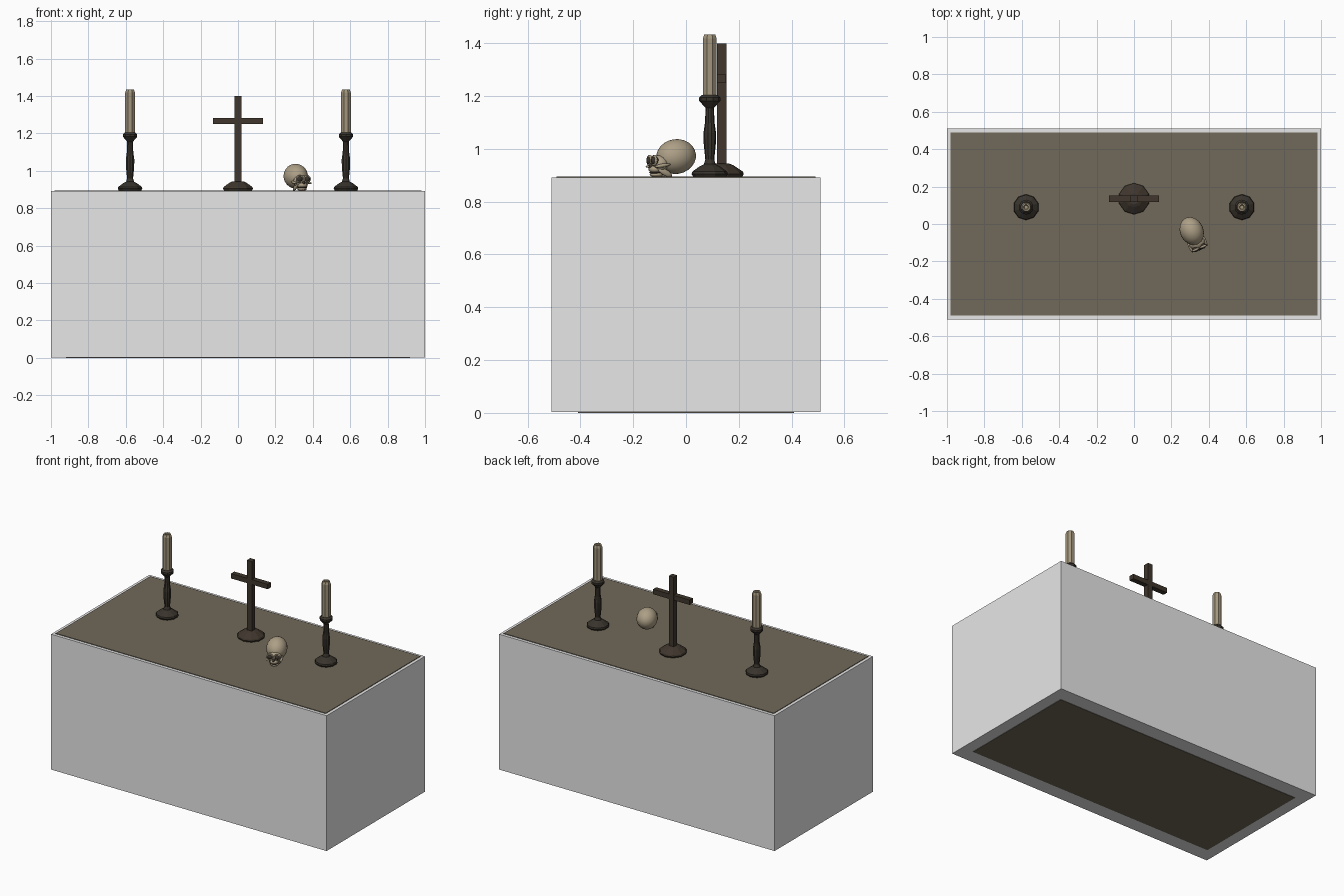
import bpy, bmesh, math
from mathutils import Matrix, Vector

cube = bpy.data.objects.get("Cube")
if cube:
    bpy.data.objects.remove(cube, do_unlink=True)


def material(name, rgb):
    m = bpy.data.materials.new(name)
    m.use_nodes = True
    m.diffuse_color = (*rgb, 1)
    m.node_tree.nodes["Principled BSDF"].inputs["Base Color"].default_value = (*rgb, 1)
    return m


CLOTH = material("pale grey cloth", (0.8, 0.8, 0.8))
TABLE = material("olive brown table", (0.165, 0.14, 0.10))
WOOD = material("dark wood", (0.05, 0.037, 0.026))
IRON = material("dark metal", (0.04, 0.033, 0.025))
WAX = material("candle wax", (0.36, 0.30, 0.20))
BONE = material("old bone", (0.42, 0.35, 0.24))
SOCKET = material("socket dark", (0.045, 0.035, 0.028))


def finish(name, bm, mat, smooth=False):
    bmesh.ops.recalc_face_normals(bm, faces=bm.faces)
    me = bpy.data.meshes.new(name)
    bm.to_mesh(me)
    bm.free()
    me.materials.append(mat)
    for p in me.polygons:
        p.use_smooth = smooth
    ob = bpy.data.objects.new(name, me)
    bpy.context.collection.objects.link(ob)
    return ob


def box(name, center, size, mat):
    bm = bmesh.new()
    bmesh.ops.create_cube(bm, size=1, matrix=Matrix.Translation(center) @ Matrix.Diagonal((*size, 1)))
    return finish(name, bm, mat)


def turned(name, profile, center, sides, mat):
    """Closed lathe from (radius, height) pairs."""
    bm = bmesh.new()
    rings = []
    for r, z in profile:
        rings.append([bm.verts.new((center[0] + r * math.cos(math.tau * (i + .5) / sides),
                                    center[1] + r * math.sin(math.tau * (i + .5) / sides), z))
                      for i in range(sides)])
    for a, b in zip(rings, rings[1:]):
        for i in range(sides):
            j = (i + 1) % sides
            bm.faces.new((a[i], a[j], b[j], b[i]))
    bm.faces.new(rings[0])
    bm.faces.new(rings[-1])
    return finish(name, bm, mat)


# Draped block, table top and underside
TOP = 0.893
box("cloth_block", (0, 0, 0.447), (2, 1.02, 0.888), CLOTH)
box("table_top", (0, 0, 0.889), (1.96, 0.98, 0.012), TABLE)
box("table_underside", (0, 0, 0.004), (1.84, 0.82, 0.008), TABLE)

# Candlesticks
for side, x in (("right", -0.577), ("left", 0.577)):
    at = (x, 0.09)
    turned(side + "_candlestick",
           [(.062, TOP), (.069, .905), (.066, .914), (.038, .934), (.022, .942), (.017, .96),
            (.023, 1.02), (.024, 1.06), (.018, 1.10), (.016, 1.155), (.040, 1.182),
            (.040, 1.195), (.030, 1.205)], at, 10, IRON)
    turned(side + "_candle",
           [(.028, 1.2), (.028, 1.418), (.022, 1.434), (.014, 1.434), (.010, 1.428)], at, 8, WAX)

# Standing cross
turned("cross_base", [(.078, TOP), (.084, .905), (.080, .914), (.045, .938), (.030, .944)],
       (0, .135), 10, WOOD)
box("cross_post", (0, .135, 1.16), (.036, .036, .48), WOOD)
box("cross_bar", (0, .135, 1.265), (.266, .034, .032), WOOD)

# Skull, built facing forward and then turned in place
TURN = Matrix.Translation((.312, -.045, TOP)) @ Matrix.Rotation(math.radians(24), 4, 'Z')


def ball(name, center, radii, mat, tilt=0, u=12, v=8):
    bm = bmesh.new()
    bmesh.ops.create_uvsphere(bm, u_segments=u, v_segments=v, radius=1)
    bm.transform(TURN @ Matrix.Translation(center) @ Matrix.Rotation(tilt, 4, 'X')
                 @ Matrix.Diagonal((*radii, 1)))
    return finish(name, bm, mat, True)


def ring(name, center, radius, thick, mat):
    bm = bmesh.new()
    loops = []
    for i in range(10):
        a = math.tau * i / 10
        out = Vector((math.cos(a), 0, math.sin(a)))
        loops.append([bm.verts.new(Vector(center) + out * (radius + thick * math.cos(b))
                                   + Vector((0, thick * math.sin(b), 0)))
                      for b in (math.tau * k / 6 for k in range(6))])
    for i in range(10):
        a, b = loops[i], loops[(i + 1) % 10]
        for k in range(6):
            bm.faces.new((a[k], a[(k + 1) % 6], b[(k + 1) % 6], b[k]))
    bm.transform(TURN)
    return finish(name, bm, mat, True)


ball("skull_cranium", (0, .008, .078), (.063, .078, .066), BONE, .15, 16, 12)
ball("skull_face", (0, -.062, .050), (.044, .034, .034), BONE)
ball("skull_upper_jaw", (0, -.078, .030), (.027, .026, .017), BONE)
ball("skull_chin", (0, -.074, .009), (.025, .025, .009), BONE)
ball("skull_nose", (0, -.096, .042), (.008, .008, .011), SOCKET)
ball("skull_mouth_gap", (0, -.078, .017), (.023, .025, .004), SOCKET)
for side, s in (("right", -1), ("left", 1)):
    ball(side + "_eye_socket", (s * .022, -.090, .063), (.017, .014, .016), SOCKET)
    ring(side + "_eye_rim", (s * .022, -.092, .063), .017, .005, BONE)
    ball(side + "_cheekbone", (s * .042, -.066, .044), (.009, .034, .007), BONE, .15)
    ball(side + "_jaw", (s * .028, -.050, .018), (.007, .032, .012), BONE, -.45)
